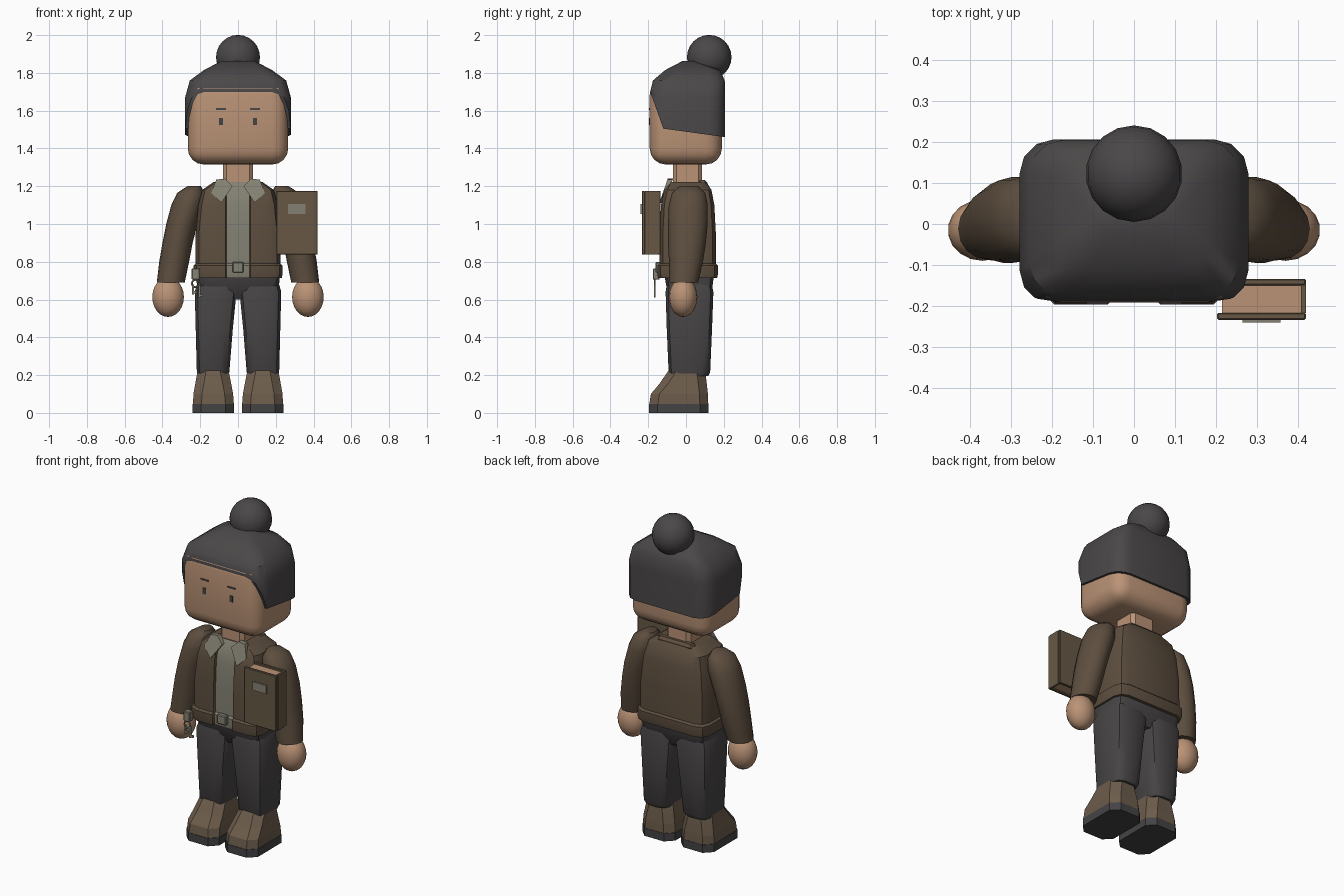
import bpy, bmesh, math
from mathutils import Vector, Matrix

cube = bpy.data.objects.get("Cube")
if cube:
    bpy.data.objects.remove(cube, do_unlink=True)


def material(name, r, g, b):
    m = bpy.data.materials.new(name)
    m.use_nodes = True
    m.diffuse_color = (r, g, b, 1)
    node = next(n for n in m.node_tree.nodes if n.type == 'BSDF_PRINCIPLED')
    node.inputs["Base Color"].default_value = (r, g, b, 1)
    node.inputs["Roughness"].default_value = 0.8
    return m


SKIN = material("skin", .49, .29, .18)
HAIR = material("dark hair", .07, .064, .065)
JACKET = material("brown jacket", .11, .077, .05)
SHIRT = material("grey shirt", .23, .22, .17)
PANTS = material("charcoal trousers", .066, .06, .061)
SHOE = material("shoe leather", .15, .107, .07)
SOLE = material("dark sole", .06, .056, .06)
COVER = material("folder cover", .135, .097, .06)


def finish(name, bm, mats, angle=None):
    bmesh.ops.recalc_face_normals(bm, faces=bm.faces[:])
    mesh = bpy.data.meshes.new(name)
    bm.to_mesh(mesh)
    bm.free()
    for m in mats:
        mesh.materials.append(m)
    ob = bpy.data.objects.new(name, mesh)
    bpy.context.collection.objects.link(ob)
    if angle:
        bpy.ops.object.select_all(action='DESELECT')
        ob.select_set(True)
        bpy.context.view_layer.objects.active = ob
        bpy.ops.object.shade_smooth_by_angle(angle=math.radians(angle))
    return ob


def section(z, x0, x1, y0, y1, r, n=1):
    """Rounded rectangle, n segments per corner."""
    pts = []
    corners = [(x1 - r, y1 - r), (x0 + r, y1 - r), (x0 + r, y0 + r), (x1 - r, y0 + r)]
    for q, (cx, cy) in enumerate(corners):
        for k in range(n + 1):
            a = (q + k / n) * math.pi / 2
            pts.append((cx + r * math.cos(a), cy + r * math.sin(a), z))
    return pts


def oval(z, cx, hx, cy, hy, n=16):
    return [(cx + hx * math.cos(2 * math.pi * k / n), cy + hy * math.sin(2 * math.pi * k / n), z)
            for k in range(n)]


def loft(rings, side=1):
    bm = bmesh.new()
    vs = [[bm.verts.new((side * p[0], p[1], p[2])) for p in ring] for ring in rings]
    for a, b in zip(vs, vs[1:]):
        for k in range(len(a)):
            j = (k + 1) % len(a)
            bm.faces.new((a[k], a[j], b[j], b[k]))
    bm.faces.new(vs[0])
    bm.faces.new(vs[-1])
    return bm


def box(name, x0, x1, y0, y1, z0, z1, mat, bevel=0, segments=1, angle=None):
    bm = bmesh.new()
    size = Matrix.Diagonal((x1 - x0, y1 - y0, z1 - z0, 1))
    mid = Matrix.Translation(((x0 + x1) / 2, (y0 + y1) / 2, (z0 + z1) / 2))
    bmesh.ops.create_cube(bm, size=1, matrix=mid @ size)
    if bevel:
        bmesh.ops.bevel(bm, geom=bm.edges[:], offset=bevel, segments=segments,
                        profile=.5, affect='EDGES')
    return finish(name, bm, [mat], angle)


def ball(name, centre, radii, mat):
    bm = bmesh.new()
    bmesh.ops.create_uvsphere(bm, u_segments=18, v_segments=12, radius=1,
                              matrix=Matrix.Translation(centre) @ Matrix.Diagonal((*radii, 1)))
    return finish(name, bm, [mat], 60)


# Head, neck and face
box("head", -.266, .266, -.192, .19, 1.315, 1.77, SKIN, .085, 4, 60)
box("neck", -.08, .08, -.07, .085, 1.19, 1.34, SKIN, .02)
for side, word in ((1, "left"), (-1, "right")):
    x = side * .09
    box(word + "_eye", x - .011, x + .011, -.196, -.19, 1.523, 1.56, SOLE)
    box(word + "_eyebrow", x - .026, x + .026, -.196, -.19, 1.604, 1.613, HAIR)

# Hair cap, trimmed along the side hairline and the slanted front hairline
bm = loft([section(z, -hx, hx, y0, y1, r, 3) for z, hx, y0, y1, r in (
    (1.42, .28, -.197, .207, .085), (1.67, .28, -.197, .207, .085),
    (1.76, .255, -.175, .205, .08), (1.815, .18, -.11, .18, .07),
    (1.862, .09, -.02, .05, .03))])
for (ya, za), (yb, zb) in (((-.12, 1.505), (.207, 1.46)), ((-.197, 1.72), (-.12, 1.505))):
    normal = Vector((0, za - zb, yb - ya))
    cut = bmesh.ops.bisect_plane(bm, geom=bm.verts[:] + bm.edges[:] + bm.faces[:],
                                 plane_co=(0, ya, za), plane_no=normal, clear_inner=True)
    rim = [e for e in cut["geom_cut"] if isinstance(e, bmesh.types.BMEdge)]
    bmesh.ops.holes_fill(bm, edges=rim)
finish("hair", bm, [HAIR], 40)
ball("hair_bun", (0, .123, 1.883), (.118, .118, .118), HAIR)


# Jacket with a recessed front opening that shows the shirt
def jacket_ring(z, hx, y0, y1, r):
    ring = section(z, -hx, hx, y0, y1, r, 2)
    slot = [(-.066, y0, z), (-.062, y0 + .014, z), (.062, y0 + .014, z), (.066, y0, z)]
    return ring[:9] + slot + ring[9:]


bm = loft([jacket_ring(*row) for row in (
    (.715, .232, -.148, .165, .06), (.735, .236, -.152, .169, .06),
    (.78, .236, -.152, .169, .06), (.79, .225, -.14, .158, .06),
    (.95, .224, -.14, .158, .06), (1.1, .21, -.132, .15, .06),
    (1.18, .19, -.115, .135, .055), (1.222, .13, -.09, .108, .04))])
for f in bm.faces:
    c = f.calc_center_median()
    if abs(c.x) < .03 and c.y < -.05:
        f.material_index = 1
finish("jacket", bm, [JACKET, SHIRT], 30)
box("belt_buckle", -.03, .03, -.162, -.13, .742, .798, SHIRT, .005)
box("back_collar", -.12, .12, .06, .115, 1.19, 1.232, JACKET, .015)

for side, word in ((1, "left"), (-1, "right")):
    # Collar flap, leaning back towards the neck
    flap = ((.03, 1.2), (.07, 1.24), (.115, 1.235), (.142, 1.165), (.088, 1.112))
    rings = [[(x, -.142 + (z - 1.11) * .35 + d, z) for x, z in flap] for d in (0, .028)]
    finish(word + "_collar_flap", loft(rings, side), [SHIRT])

    # Sleeve and hand
    rings = [oval(*row) for row in (
        (.69, .356, .074, -.012, .076), (.8, .338, .079, 0, .09),
        (.9, .32, .08, .005, .1), (1.0, .297, .083, .01, .105),
        (1.1, .268, .085, .012, .103), (1.165, .25, .072, .014, .088),
        (1.2, .232, .036, .015, .05))]
    finish(word + "_sleeve", loft(rings, side), [JACKET], 50)
    ball(word + "_hand", (side * .37, -.015, .613), (.085, .075, .105), SKIN)

    # Trouser leg
    rings = [section(z, x0, x1, y0, y1, .05, 2) for z, x0, x1, y0, y1 in (
        (.195, .055, .212, -.083, .118), (.215, .046, .218, -.092, .128),
        (.45, .027, .224, -.102, .138), (.64, .008, .229, -.108, .145),
        (.69, .02, .215, -.1, .135))]
    finish(word + "_trouser_leg", loft(rings, side), [PANTS], 40)

    # Shoe and sole
    rings = [section(z, x0, x1, y0, y1, .045) for z, x0, x1, y0, y1 in (
        (.048, .022, .238, -.194, .118), (.1, .026, .236, -.186, .116),
        (.155, .036, .226, -.14, .11), (.235, .052, .212, -.085, .1))]
    finish(word + "_shoe", loft(rings, side), [SHOE])
    rings = [section(z, .02, .24, -.197, .12, .045) for z in (0, .048)]
    finish(word + "_sole", loft(rings, side), [SOLE])

# Hips
finish("hips", loft([section(z, -hx, hx, y0, y1, .05, 2) for z, hx, y0, y1 in (
    (.6, .16, -.075, .115), (.65, .215, -.1, .138), (.73, .222, -.115, .148))]), [PANTS], 40)

# Folder tucked under the left arm
box("folder_front_cover", .203, .42, -.234, -.217, .838, 1.175, COVER, .003)
box("folder_back_cover", .213, .42, -.15, -.134, .838, 1.175, COVER, .003)
box("folder_spine", .408, .42, -.218, -.149, .838, 1.175, COVER)
box("folder_pages", .215, .409, -.218, -.149, .848, 1.163, SKIN)
box("folder_label", .265, .358, -.241, -.233, 1.053, 1.105, SHIRT)

# Belt clip with a ring of keys
box("key_clip", -.245, -.203, -.175, -.14, .705, .765, SHIRT, .004)
bpy.ops.mesh.primitive_torus_add(location=(-.224, -.166, .685), rotation=(math.pi / 2, 0, 0),
                                 major_radius=.02, minor_radius=.005,
                                 major_segments=12, minor_segments=6)
bpy.context.object.name = "key_ring"
bpy.context.object.data.materials.append(SHIRT)
for name, x, low in (("outer_key", -.238, .628), ("inner_key", -.204, .61)):
    box(name, x - .006, x + .006, -.17, -.161, low, .68, SHIRT)
    box(name + "_bit", x, x + .02, -.17, -.161, low + .005, low + .018, SHIRT)
